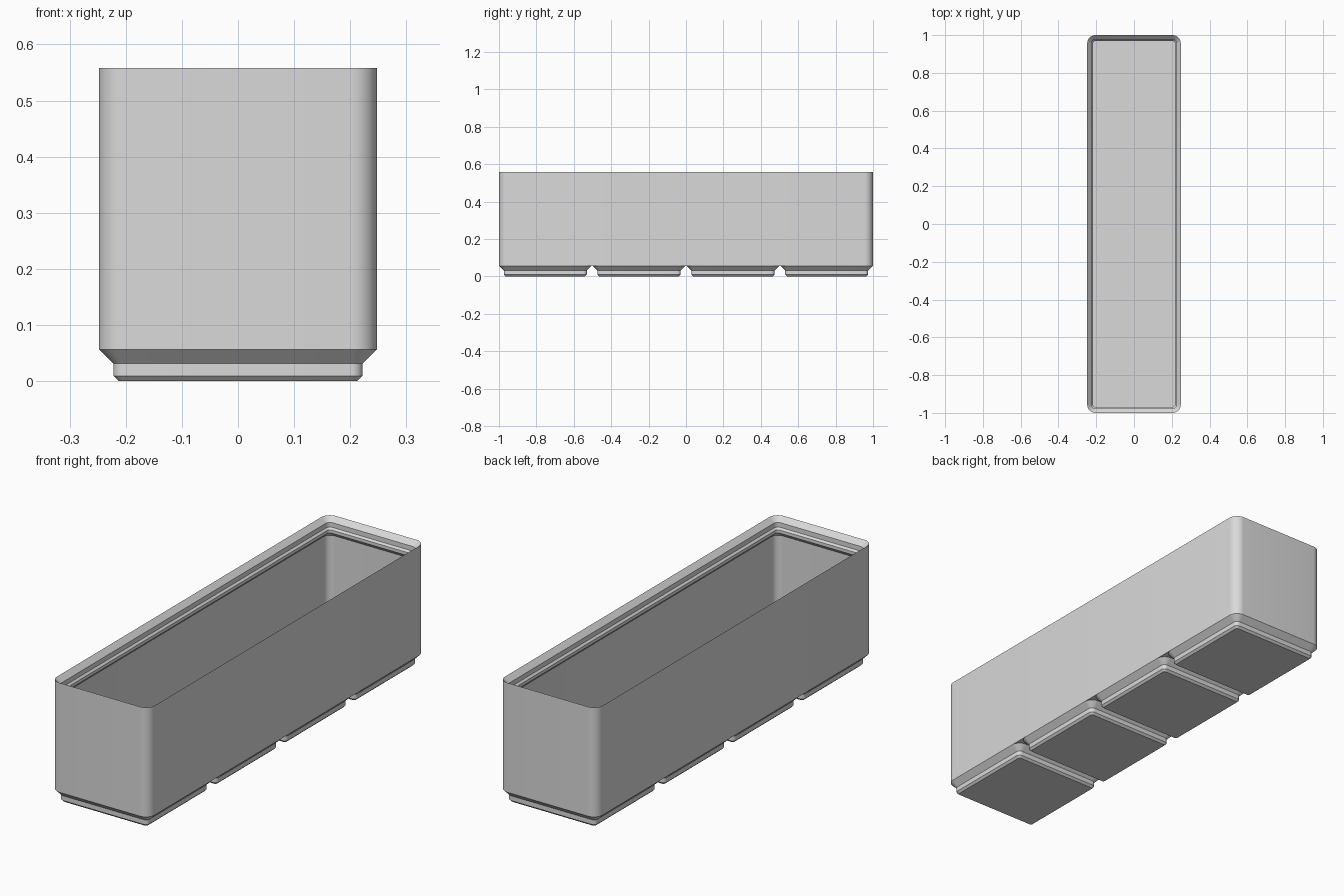
import bpy
import bmesh
from math import cos, sin, pi, radians

if "Cube" in bpy.data.objects:
    bpy.data.objects.remove(bpy.data.objects["Cube"])

MM = 2 / 167.5          # the bin is laid out in millimetres, then scaled
PITCH = 42              # spacing of the feet
WIDTH, LENGTH = 41.5, 167.5
CORNER = 3.75
ARC_STEPS = 10

grey = bpy.data.materials.new("plain grey")
grey.use_nodes = True
grey.diffuse_color = (0.7, 0.7, 0.7, 1)
grey.node_tree.nodes["Principled BSDF"].inputs["Base Color"].default_value = (0.7, 0.7, 0.7, 1)


def ring(bm, width, length, inset, z, y_centre):
    """Rounded rectangle of vertices, shrunk by inset."""
    radius = max(CORNER - inset, 0.3)
    cx, cy = width / 2 - inset - radius, length / 2 - inset - radius
    verts = []
    for quarter, (sx, sy) in enumerate([(1, 1), (-1, 1), (-1, -1), (1, -1)]):
        for step in range(ARC_STEPS + 1):
            a = (quarter + step / ARC_STEPS) * pi / 2
            x = sx * cx + radius * cos(a)
            y = sy * cy + radius * sin(a) + y_centre
            verts.append(bm.verts.new((x * MM, y * MM, z * MM)))
    return verts


def loft(name, width, length, profile, y_centre=0, cap_end=False):
    """Sweep an (inset, height) profile round a rounded rectangle."""
    bm = bmesh.new()
    rings = [ring(bm, width, length, i, z, y_centre) for i, z in profile]
    for low, high in zip(rings, rings[1:]):
        for k in range(len(low)):
            n = (k + 1) % len(low)
            bm.faces.new((low[k], low[n], high[n], high[k]))
    bm.faces.new(rings[0][::-1])
    if cap_end:
        bm.faces.new(rings[-1])
    mesh = bpy.data.meshes.new(name)
    bm.to_mesh(mesh)
    bm.free()
    mesh.materials.append(grey)
    obj = bpy.data.objects.new(name, mesh)
    bpy.context.collection.objects.link(obj)
    bpy.ops.object.select_all(action="DESELECT")
    obj.select_set(True)
    bpy.context.view_layer.objects.active = obj
    bpy.ops.object.shade_smooth_by_angle(angle=radians(30))
    return obj


# Open box: outer wall, knife-edged stepped lip, undercut, inner wall, floor
TOP, WALL, FLOOR, BASE = 46.7, 0.95, 7, 4.75
box_profile = [
    (0, BASE), (0, TOP),
    (1.9, TOP - 1.9), (1.9, TOP - 3.7),
    (2.6, TOP - 4.4), (2.6, TOP - 5.6),
    (WALL, TOP - 7.25), (WALL, FLOOR),
]
loft("box_body", WIDTH, LENGTH, box_profile, cap_end=True)

# Four stepped feet, open at the top where they meet the box
foot_profile = [(2.95, 0), (2.15, 0.8), (2.15, 2.6), (0, BASE)]
for i in range(4):
    loft(f"foot_{i + 1}", WIDTH, WIDTH, foot_profile, y_centre=(i - 1.5) * PITCH)
